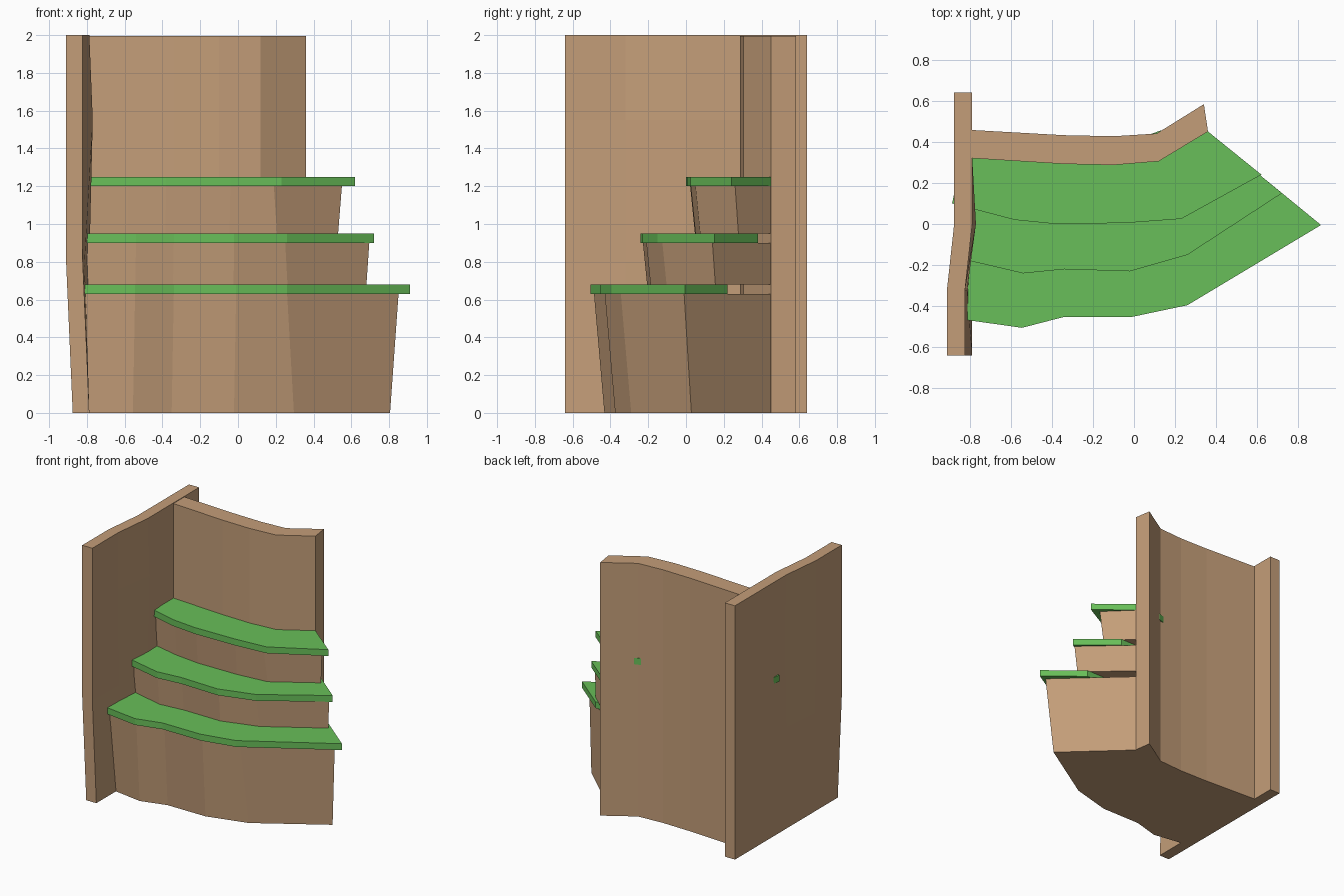
import bpy, bmesh

if "Cube" in bpy.data.objects:
    bpy.data.objects.remove(bpy.data.objects["Cube"])


def material(name, rgb):
    m = bpy.data.materials.new(name)
    m.diffuse_color = (*rgb, 1)
    m.use_nodes = True
    m.node_tree.nodes["Principled BSDF"].inputs["Base Color"].default_value = m.diffuse_color
    return m


WOOD = material("wood", (0.55, 0.34, 0.19))
GREEN = material("green_carpet", (0.14, 0.52, 0.1))


def finish(name, bm, mat):
    bmesh.ops.recalc_face_normals(bm, faces=bm.faces)
    me = bpy.data.meshes.new(name)
    bm.to_mesh(me)
    bm.free()
    me.materials.append(mat)
    ob = bpy.data.objects.new(name, me)
    bpy.context.collection.objects.link(ob)
    return ob


def loft(name, low, high, z0, z1, mat):
    """Closed prism between two outlines with equal point counts."""
    bm = bmesh.new()
    a = [bm.verts.new((x, y, z0)) for x, y in low]
    b = [bm.verts.new((x, y, z1)) for x, y in high]
    n = len(a)
    for i in range(n):
        j = (i + 1) % n
        bm.faces.new((a[i], a[j], b[j], b[i]))
    caps = [bm.faces.new(a[::-1]), bm.faces.new(b)]
    bmesh.ops.triangulate(bm, faces=caps)
    return finish(name, bm, mat)


# back wall: curved board
front = [(-0.82, 0.322), (-0.34, 0.292), (-0.1, 0.287), (0.12, 0.305), (0.36, 0.45)]
back = [(-0.82, 0.459), (-0.34, 0.432), (-0.1, 0.427), (0.11, 0.44), (0.34, 0.583)]
loft("back_wall", front + back[::-1], front + back[::-1], 0, 1.995, WOOD)

# side wall: gently warped board, offsets in x per row (z) and column (y)
ys = [-0.64, -0.32, 0, 0.32, 0.64]
warp = {0: [0, 0, 0, 0, 0],
        0.8: [-0.035, -0.025, 0, 0, 0],
        1.55: [-0.035, -0.035, 0.018, 0, 0],
        2.0: [-0.035, -0.035, 0, 0, 0]}
bm = bmesh.new()
sheets = [[[bm.verts.new((x + dx, y, z)) for y, dx in zip(ys, row)]
           for z, row in warp.items()] for x in (-0.875, -0.787)]
outer, inner = sheets
for s in sheets:
    for r in range(3):
        for c in range(4):
            bm.faces.new((s[r][c], s[r][c + 1], s[r + 1][c + 1], s[r + 1][c]))
for r in (0, 3):
    for c in range(4):
        bm.faces.new((outer[r][c], outer[r][c + 1], inner[r][c + 1], inner[r][c]))
for c in (0, 4):
    for r in range(3):
        bm.faces.new((outer[r][c], outer[r + 1][c], inner[r + 1][c], inner[r][c]))
finish("side_wall", bm, WOOD)

# steps: tread front edge, riser top front edge, (inset x, y at riser foot), heights
steps = [
    ([(-0.85, -0.462), (-0.545, -0.505), (-0.34, -0.452), (-0.01, -0.452), (0.26, -0.395), (0.91, -0.005)],
     [(-0.84, -0.44), (-0.545, -0.487), (-0.34, -0.43), (-0.01, -0.43), (0.26, -0.345), (0.85, -0.01)],
     (-0.045, 0.055), 0.0, 0.63, 0.68, [(0.635, 0.22), (-0.83, 0.22)]),
    ([(-0.86, -0.165), (-0.54, -0.24), (-0.34, -0.22), (-0.02, -0.23), (0.26, -0.15), (0.72, 0.15)],
     [(-0.84, -0.15), (-0.54, -0.228), (-0.34, -0.208), (-0.02, -0.21), (0.25, -0.125), (0.695, 0.14)],
     (-0.015, 0.022), 0.68, 0.9, 0.95, [(0.44, 0.38), (0.2, 0.38), (-0.83, 0.36)]),
    ([(-0.885, 0.1), (-0.58, 0.02), (-0.38, 0.0), (-0.04, 0.005), (0.23, 0.025), (0.62, 0.24)],
     [(-0.84, 0.105), (-0.58, 0.045), (-0.38, 0.022), (-0.04, 0.025), (0.19, 0.05), (0.55, 0.26)],
     (-0.02, 0.025), 0.95, 1.2, 1.25, [(0.36, 0.45), (0.13, 0.455), (0.06, 0.43), (-0.83, 0.37)]),
]
# risers meet the middle of the back wall
tail = [(0.358, 0.447), (0.12, 0.36), (-0.1, 0.35), (-0.84, 0.38)]
for i, (edge, top, (dx, dy), z0, z1, z2, rear) in enumerate(steps, 1):
    foot = []
    for k, (x, y) in enumerate(top):
        sx = dx if k == 5 else (-dx * 0.8 if k == 4 else dx * 0.25)
        foot.append((x + sx, y + (dy if k < 5 else dy * 0.7)))
    loft(f"riser_{i}", foot + tail, top + tail, z0, z1, WOOD)
    loft(f"tread_{i}", edge + rear, edge + rear, z1, z2, GREEN)
